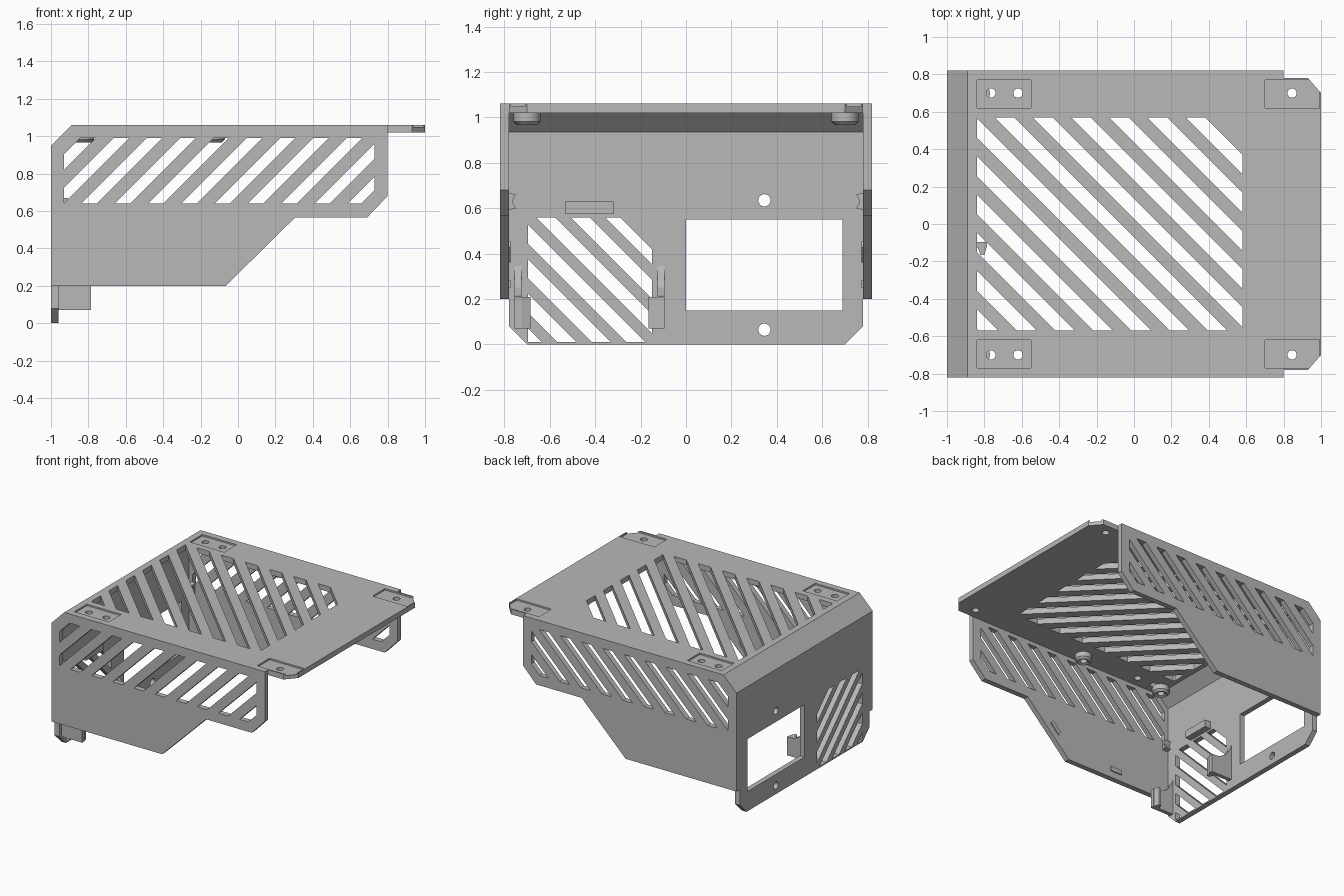
import bpy, bmesh, math
from mathutils import Vector

cube = bpy.data.objects.get("Cube")
if cube:
    bpy.data.objects.remove(cube, do_unlink=True)

grey = bpy.data.materials.new("light_grey")
grey.use_nodes = True
COLOUR = (0.48, 0.48, 0.48, 1)
grey.diffuse_color = COLOUR
grey.node_tree.nodes["Principled BSDF"].inputs["Base Color"].default_value = COLOUR


def finish(name, bm):
    bmesh.ops.recalc_face_normals(bm, faces=bm.faces)
    mesh = bpy.data.meshes.new(name)
    bm.to_mesh(mesh)
    bm.free()
    mesh.materials.append(grey)
    obj = bpy.data.objects.new(name, mesh)
    bpy.context.collection.objects.link(obj)
    return obj


def prism(name, outlines, axis, lo, hi):
    """Extrude 2D outlines along an axis; the outline uses the other two axes in order."""
    bm = bmesh.new()
    for outline in outlines:
        rings = []
        for d in (lo, hi):
            ring = []
            for p in outline:
                co = list(p)
                co.insert("xyz".index(axis), d)
                ring.append(bm.verts.new(co))
            rings.append(ring)
        a, b = rings
        bm.faces.new(a)
        bm.faces.new(b)
        for i in range(len(a)):
            j = (i + 1) % len(a)
            bm.faces.new((a[i], a[j], b[j], b[i]))
    return finish(name, bm)


def rect(a0, a1, b0, b1):
    return [(a0, b0), (a1, b0), (a1, b1), (a0, b1)]


def circle(a, b, r, n=24):
    return [(a + r * math.cos(math.tau * i / n), b + r * math.sin(math.tau * i / n)) for i in range(n)]


def clip(poly, f):
    """Keep the part of a convex polygon where f >= 0."""
    out = []
    for p, q in zip(poly, poly[1:] + poly[:1]):
        fp, fq = f(p), f(q)
        if fp >= 0:
            out.append(p)
        if fp * fq < 0:
            t = fp / (fp - fq)
            out.append(tuple(Vector(p).lerp(Vector(q), t)))
    return out


def slots(region, sign, start, width, pitch, count):
    """Diagonal slots clipped to the grille region."""
    found = []
    for k in range(count):
        c = start + k * pitch
        poly = clip(region, lambda p: p[0] + sign * p[1] - c)
        if len(poly) > 2:
            poly = clip(poly, lambda p: c + width - p[0] - sign * p[1])
        if len(poly) > 2:
            found.append(poly)
    return found


def cut(obj, cutter):
    cutter.hide_render = True
    mod = obj.modifiers.new("cut", 'BOOLEAN')
    mod.operation = 'DIFFERENCE'
    mod.solver = 'EXACT'
    mod.object = cutter
    bpy.context.view_layer.objects.active = obj
    bpy.ops.object.modifier_apply(modifier=mod.name)
    bpy.data.objects.remove(cutter, do_unlink=True)


# Roof plate with front corner tabs
half = [(-0.89, 0.78), (0.93, 0.78), (1.0, 0.70)]
roof = prism("roof_plate", [half + [(x, -y) for x, y in reversed(half)]], 'z', 1.02, 1.06)
grille = [(-0.84, -0.57), (0.58, -0.57), (0.58, 0.38), (0.39, 0.57), (-0.84, 0.57)]
cut(roof, prism("roof_slots", slots(grille, 1, -1.399, 0.105, 0.204, 12), 'z', 0.9, 1.2))
pockets, holes = [], []
for s in (-1, 1):
    y0, y1 = sorted((s * 0.62, s * 0.77))
    pockets += [rect(-0.84, -0.55, y0, y1), rect(0.70, 0.992, y0, y1)]
    holes += [circle(x, s * 0.70, 0.025) for x in (-0.765, -0.62, 0.845)]
cut(roof, prism("pocket_cutter", pockets, 'z', 1.048, 1.2))
cut(roof, prism("hole_cutter", holes, 'z', 0.9, 1.2))

# Sloped strip joining roof and end wall
prism("sloped_corner", [[(-1, 0.935), (-1, 0.95), (-0.89, 1.06), (-0.875, 1.02), (-0.96, 0.935)]],
      'y', -0.78, 0.78)

# End wall with window, grille and screw holes
wall = prism("end_wall", [[(-0.70, 0), (0.70, 0), (0.78, 0.08), (0.78, 0.935),
                           (-0.78, 0.935), (-0.78, 0.08)]], 'x', -1, -0.96)
vent = [(-0.695, 0.01), (-0.15, 0.01), (-0.15, 0.42), (-0.29, 0.56), (-0.695, 0.56)]
openings = slots(vent, 1, -0.709, 0.085, 0.152, 7)
openings += [rect(0, 0.69, 0.15, 0.55), circle(0.345, 0.635, 0.027), circle(0.345, 0.065, 0.027)]
cut(wall, prism("wall_openings", openings, 'x', -1.1, -0.9))

# Side panels, each with a diagonal grille
panel = [(-1, 0.2), (-0.065, 0.2), (0.305, 0.565), (0.69, 0.565), (0.80, 0.68),
         (0.80, 1.06), (-0.89, 1.06), (-1, 0.95)]
frame = [(-0.93, 0.64), (0.66, 0.64), (0.73, 0.71), (0.73, 0.99), (-0.93, 0.99)]
for label, s in (("right", -1), ("left", 1)):
    lo, hi = sorted((s * 0.78, s * 0.82))
    side = prism("side_panel_" + label, [panel], 'y', lo, hi)
    cut(side, prism("side_slots", slots(frame, -1, -1.833, 0.082, 0.178, 11), 'y', lo - 0.1, hi + 0.1))

    # Small locating bump beside the end wall
    prism("locating_bump_" + label,
          [[(s * 0.785, 0.59), (s * 0.75, 0.60), (s * 0.765, 0.63), (s * 0.75, 0.66), (s * 0.785, 0.67)]],
          'x', -0.96, -0.91)

    # Shallow tabs on the panel's inner face
    lo, hi = sorted((s * 0.772, s * 0.785))
    prism("inner_tabs_" + label, [rect(-0.54, -0.44, 0.25, 0.285),
                                  [(0.03, 0.36), (0.10, 0.43), (0.08, 0.455), (0.01, 0.385)]], 'y', lo, hi)

    # Round bosses below the roof
    for n, x in (("rear", -0.83), ("middle", -0.13)):
        bm = bmesh.new()
        profile = [(0.025, 1.025), (0.025, 0.975), (0.045, 0.967), (0.06, 0.982), (0.06, 1.025)]
        verts = [bm.verts.new((x + r, s * 0.70, z)) for r, z in profile]
        edges = [bm.edges.new(e) for e in zip(verts, verts[1:] + verts[:1])]
        bmesh.ops.spin(bm, geom=verts + edges, cent=(x, s * 0.70, 0), axis=(0, 0, 1),
                       angle=math.tau, steps=24)
        bmesh.ops.remove_doubles(bm, verts=bm.verts, dist=0.0005)
        boss = finish("boss_%s_%s" % (n, label), bm)
        bpy.ops.object.select_all(action='DESELECT')
        boss.select_set(True)
        bpy.context.view_layer.objects.active = boss
        bpy.ops.object.shade_smooth_by_angle(angle=math.radians(30))

# Small ledge above the wall grille
prism("wall_ledge", [rect(-0.53, -0.32, 0.575, 0.63)], 'x', -0.965, -0.91)

# Pair of hooked clips holding a part against the wall grille
for label, s in (("outer", -1), ("inner", 1)):
    mid = -0.425
    lo, hi = sorted((mid + s * 0.30, mid + s * 0.33))
    prism("clip_arm_" + label, [[(-0.965, 0.07), (-0.785, 0.07), (-0.785, 0.21), (-0.85, 0.215),
                                 (-0.91, 0.25), (-0.945, 0.30), (-0.965, 0.36)]], 'y', lo, hi)
    prism("clip_hook_" + label, [[(-0.84, mid + s * 0.31), (-0.82, mid + s * 0.26),
                                  (-0.80, mid + s * 0.26), (-0.785, mid + s * 0.31)]], 'z', 0.07, 0.21)
